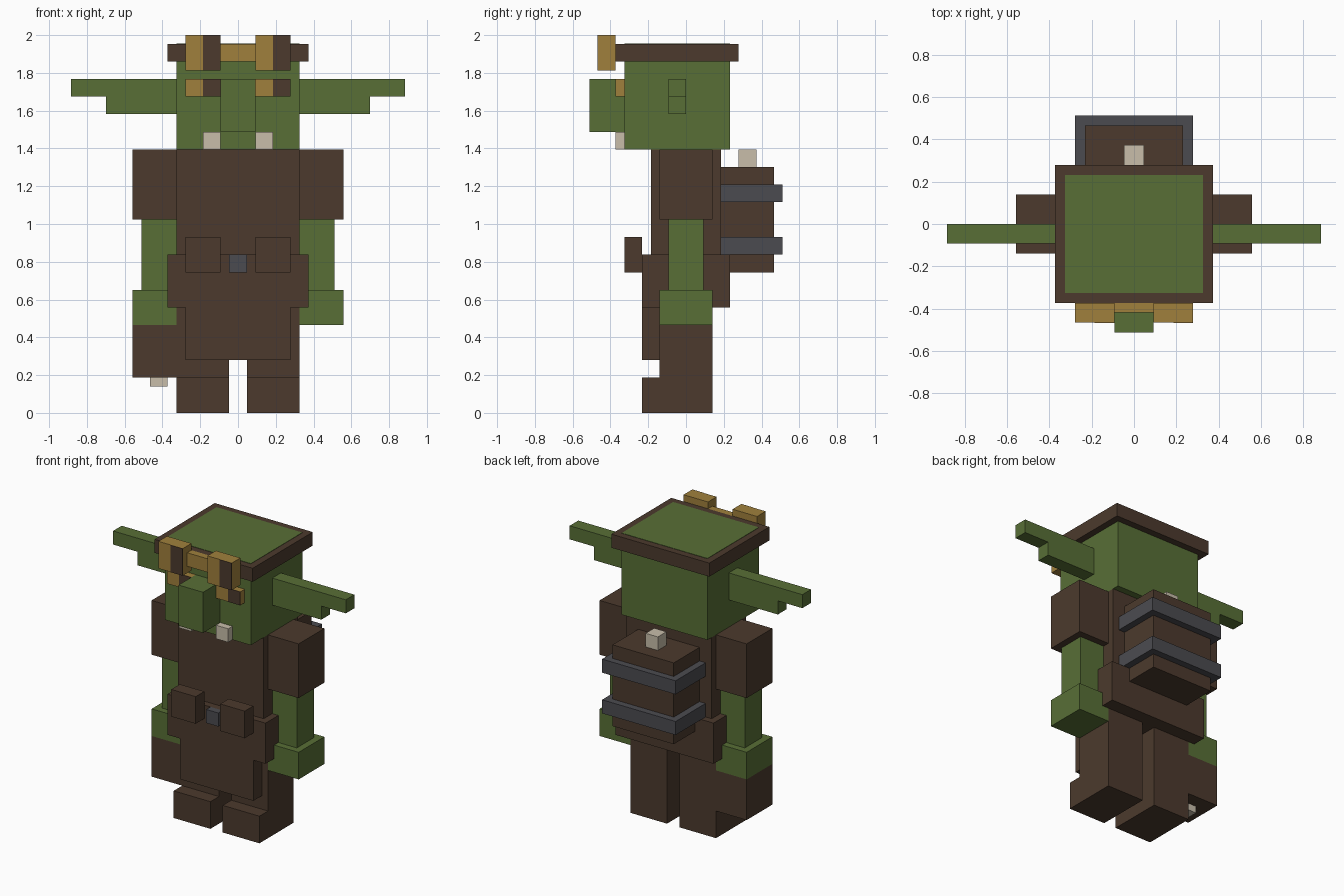
import bpy

if "Cube" in bpy.data.objects:
    bpy.data.objects.remove(bpy.data.objects["Cube"])

U = 2 / 43  # grid unit: the figure is 43 units tall


def material(name, r, g, b):
    lin = lambda c: ((c / 255 + 0.055) / 1.055) ** 2.4
    m = bpy.data.materials.new(name)
    m.diffuse_color = (lin(r), lin(g), lin(b), 1)
    m.use_nodes = True
    m.node_tree.nodes["Principled BSDF"].inputs["Base Color"].default_value = m.diffuse_color
    return m


GREEN = material("green skin", 88, 111, 54)
BROWN = material("brown leather", 76, 58, 45)
GOLD = material("brass", 160, 128, 60)
GREY = material("grey metal", 75, 75, 80)
CREAM = material("cream bone", 200, 190, 170)


def box(name, mat, x, y, z):
    """Box from (min, max) ranges given in grid units."""
    ranges = (x, y, z)
    bpy.ops.mesh.primitive_cube_add(size=1, location=[(a + b) / 2 * U for a, b in ranges])
    ob = bpy.context.object
    ob.name = name
    ob.scale = [(b - a) * U for a, b in ranges]
    bpy.ops.object.transform_apply(location=False, rotation=False, scale=True)
    ob.data.materials.append(mat)
    return ob


def pair(name, mat, x, y, z):
    """The same box on both sides of the body."""
    box(name + "_right", mat, x, y, z)
    box(name + "_left", mat, (-x[1], -x[0]), y, z)


# Head, nose, ears and tusks
box("head", GREEN, (-7, 7), (-7, 5), (30, 42.05))
box("nose", GREEN, (-2, 2), (-11, -7), (32, 38))
pair("ear_upper", GREEN, (7, 19), (-2, 0), (36, 38))
pair("ear_lower", GREEN, (7, 15), (-2, 0), (34, 36))
pair("tusk", CREAM, (2, 4), (-8, -7), (30, 32))

# Cap band with the scalp showing through
box("cap_band", BROWN, (-8, 8), (-8, 6), (40, 42))

# Eyes and goggles, each with a dark half on the front face
pair("eye", GOLD, (2, 6), (-8, -7), (36, 38))
pair("goggle", GOLD, (2, 6), (-10, -8), (39, 43))
box("goggle_bridge", GOLD, (-2, 2), (-9, -8), (40, 42))
for side, x in (("left", -4), ("right", 4)):
    box("pupil_" + side, BROWN, (x, x + 2), (-8.05, -8), (36, 38))
    box("goggle_lens_" + side, BROWN, (x, x + 2), (-10.05, -10), (39, 43))

# Torso, hips and apron
box("torso", BROWN, (-7, 7), (-4, 4), (18, 30))
box("hips", BROWN, (-8, 8), (-5, 5), (12, 18))
box("apron", BROWN, (-6, 6), (-5, -3), (6, 12))
pair("belt_pouch", BROWN, (2, 6), (-7, -5), (16, 20))
box("buckle", GREY, (-1, 1), (-6, -5), (16, 18))

# Arms
pair("shoulder", BROWN, (7, 12), (-3, 3), (22, 30))
pair("arm", GREEN, (7, 11), (-2, 2), (14, 22))
pair("hand", GREEN, (7, 12), (-3, 3), (10, 14))

# Sack held in the left hand
box("sack", BROWN, (-12, -7), (-3, 3), (4, 10))
box("sack_peg", CREAM, (-10, -8), (-1, 1), (3, 4))

# Legs and boots
pair("leg", BROWN, (1, 7), (-3, 3), (0, 12))
pair("boot_toe", BROWN, (1, 7), (-5, -3), (0, 4))

# Backpack with two straps and a knob
box("backpack", BROWN, (-5, 5), (4, 10), (16, 28))
box("lower_strap", GREY, (-6, 6), (4, 11), (18, 20))
box("upper_strap", GREY, (-6, 6), (4, 11), (24, 26))
box("backpack_knob", CREAM, (-1, 1), (6, 8), (28, 30))
